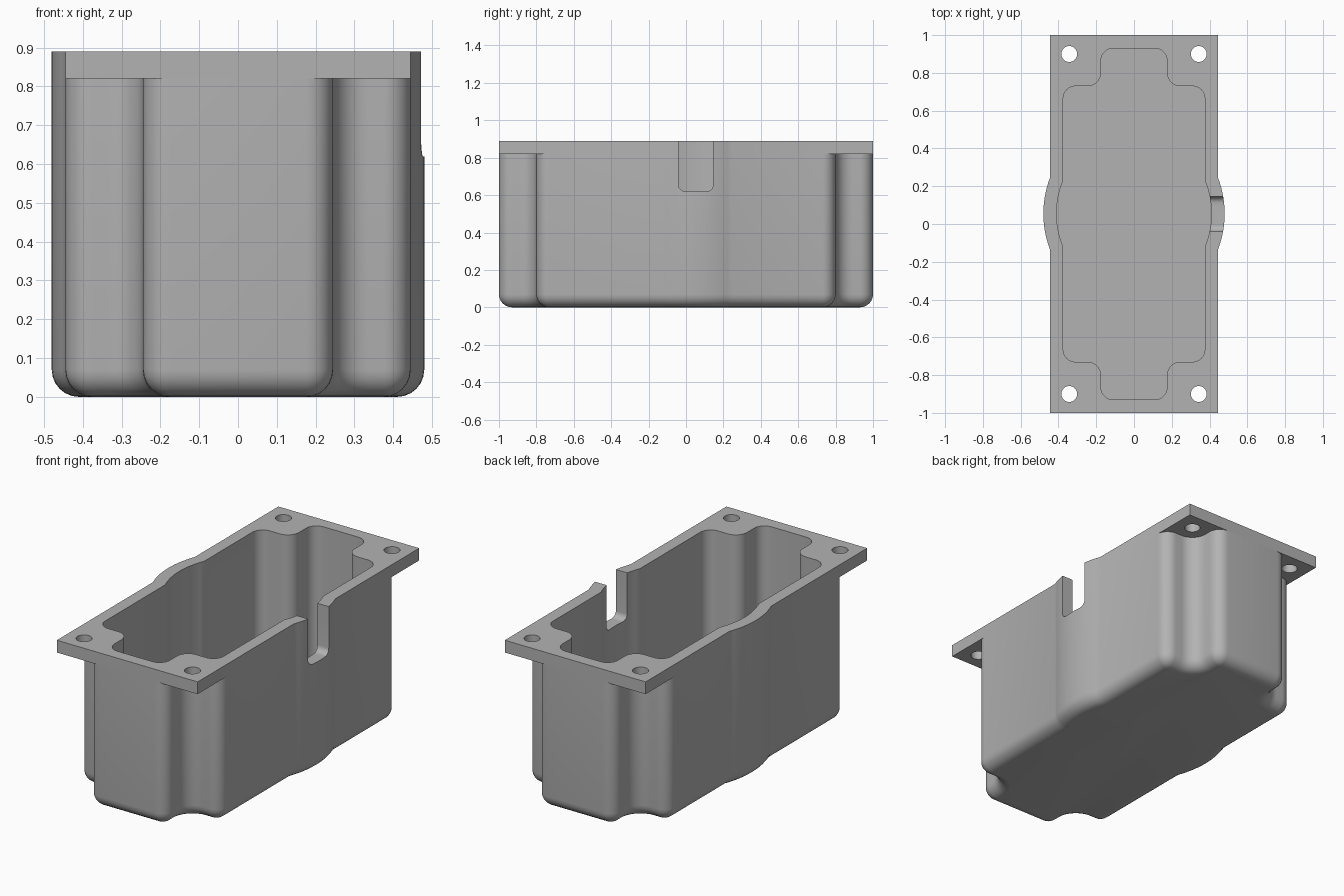
import bpy, bmesh, math
from mathutils import Vector

if "Cube" in bpy.data.objects:
    bpy.data.objects.remove(bpy.data.objects["Cube"])

W, N, S, E = 0.445, 0.245, 0.80, 1.0      # half width, end half width, step y, end y
TOP, RIM, WALL = 0.89, 0.82, 0.07
BULGE_Y, BULGE_R, BULGE_X = 0.055, 0.53, -0.05

grey = bpy.data.materials.new("plain grey")
grey.diffuse_color = (0.45, 0.45, 0.45, 1)
grey.use_nodes = True
grey.node_tree.nodes["Principled BSDF"].inputs["Base Color"].default_value = grey.diffuse_color


def fillet(p, a, b, r, n=8):
    """Quarter round at corner p, arriving along a and leaving along b."""
    p, a, b = Vector(p), Vector(a), Vector(b)
    c = p - a * r + b * r
    return [c - b * r * math.cos(t) + a * r * math.sin(t)
            for t in (math.pi / 2 * i / n for i in range(n + 1))]


def bulge(d, n=14):
    """Shallow arc on the right-hand wall, running upward in y."""
    r = BULGE_R - d
    h = math.acos((W - d - BULGE_X) / r)
    return [Vector((BULGE_X + r * math.cos(t), BULGE_Y + r * math.sin(t)))
            for t in (-h + 2 * h * i / n for i in range(n + 1))]


def with_mirror(right):
    return right + [Vector((-p.x, p.y)) for p in reversed(right)]


def outline(d, convex, concave):
    """Box outline moved inward by d."""
    w, n, s, e = W - d, N - d, S - d, E - d
    upper = (fillet((w, s), (0, 1), (-1, 0), convex)
             + fillet((n, s), (-1, 0), (0, 1), concave)
             + fillet((n, e), (0, 1), (-1, 0), convex))
    lower = [Vector((p.x, -p.y)) for p in reversed(upper)]
    return with_mirror(lower + bulge(d) + upper)


def loft(name, rings):
    """Closed solid through rings of 3D points."""
    bm = bmesh.new()
    loops = [[bm.verts.new(p) for p in ring] for ring in rings]
    for lo, hi in zip(loops, loops[1:]):
        for i in range(len(lo)):
            j = (i + 1) % len(lo)
            bm.faces.new((lo[i], lo[j], hi[j], hi[i]))
    bm.faces.new(loops[0][::-1])
    bm.faces.new(loops[-1])
    bmesh.ops.recalc_face_normals(bm, faces=bm.faces)
    me = bpy.data.meshes.new(name)
    bm.to_mesh(me)
    bm.free()
    me.materials.append(grey)
    ob = bpy.data.objects.new(name, me)
    bpy.context.collection.objects.link(ob)
    return ob


def level(pts, z):
    return [(p.x, p.y, z) for p in pts]


def cut(ob, cutters):
    bpy.context.view_layer.objects.active = ob
    for c in cutters:
        m = ob.modifiers.new("cut", 'BOOLEAN')
        m.operation, m.solver, m.object = 'DIFFERENCE', 'EXACT', c
        bpy.ops.object.modifier_apply(modifier=m.name)


# Box shell: rounded base, outer wall, rim, inner wall, floor
inner = outline(WALL, 0.065, 0.07)
rings = []
for i in range(7):
    t = math.pi / 2 * i / 6
    d = WALL * (1 - math.sin(t))
    rings.append(level(outline(d, max(0.07 - d, 0.004), 0.09 + d),
                       WALL * (1 - math.cos(t))))
rings += [level(outline(0, 0.07, 0.09), RIM), level(inner, RIM), level(inner, WALL)]
box = loft("box_shell", rings)

# Mounting flange: rectangle with the side bulges
plate = with_mirror([Vector((W, -E))] + bulge(0) + [Vector((W, E))])
flange = loft("mounting_flange", [level(plate, RIM), level(plate, TOP)])

# Cutters: cavity opening, screw holes, cable notch
cavity = loft("cavity_cutter", [level(inner, 0.7), level(inner, 1.0)])
holes = []
for sx in (-1, 1):
    for sy in (-1, 1):
        ring = [Vector((sx * 0.343 + 0.042 * math.cos(a), sy * 0.9 + 0.042 * math.sin(a)))
                for a in (math.tau * i / 32 for i in range(32))]
        holes.append(loft("hole_cutter", [level(ring, 0.75), level(ring, 1.0)]))
slot = ([Vector((0.145, 1.0)), Vector((-0.04, 1.0))]
        + fillet((-0.04, 0.62), (0, -1), (1, 0), 0.035)
        + fillet((0.145, 0.62), (1, 0), (0, 1), 0.035))
notch = loft("notch_cutter", [[(x, p.x, p.y) for p in slot] for x in (0.3, 0.6)])

cut(flange, [cavity] + holes + [notch])
cut(box, [notch])
for c in [cavity, notch] + holes:
    bpy.data.objects.remove(c)

# Smooth curved walls, crisp edges
bpy.ops.object.select_all(action='DESELECT')
for ob in (box, flange):
    ob.select_set(True)
bpy.context.view_layer.objects.active = box
bpy.ops.object.shade_smooth_by_angle(angle=math.radians(30))
